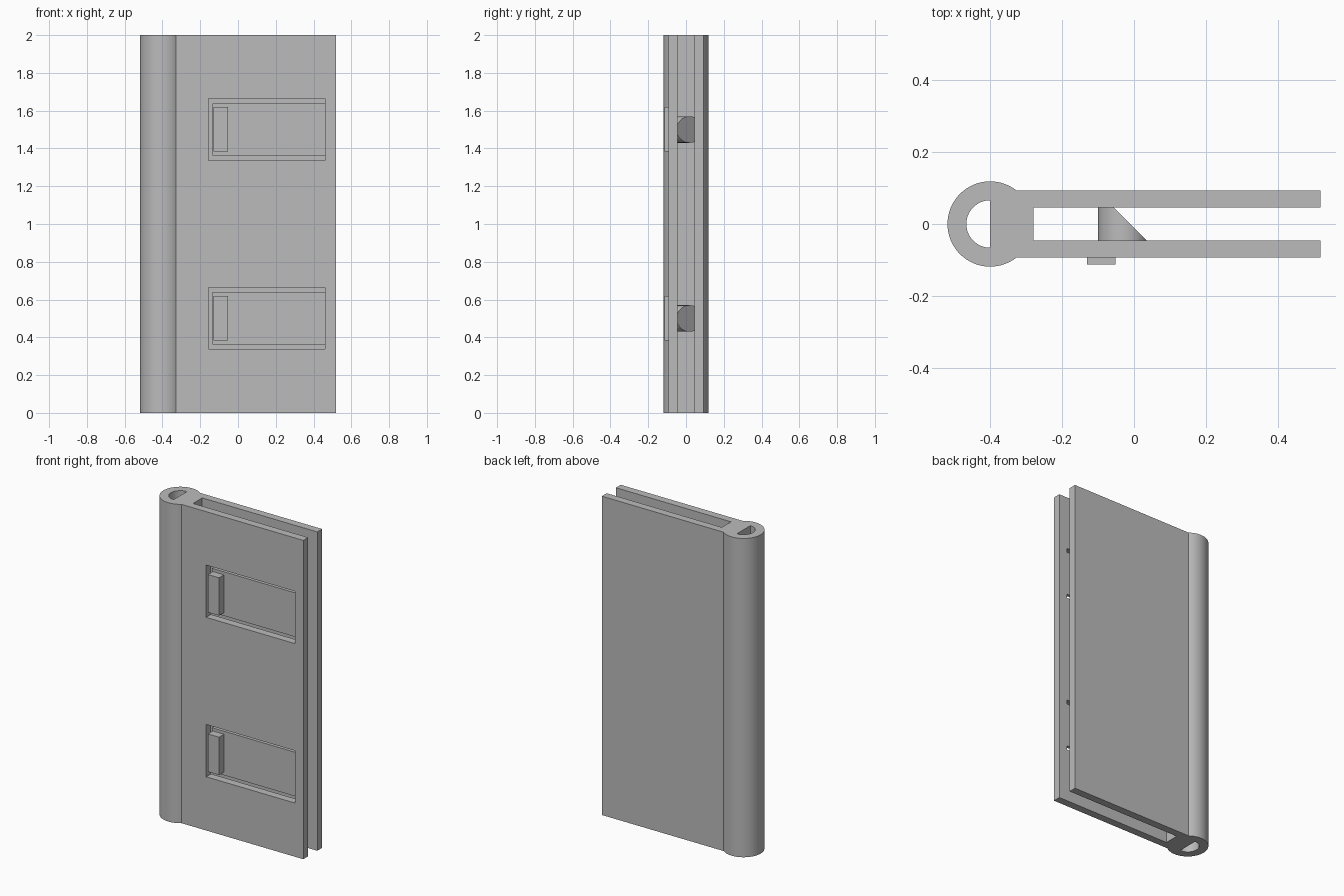
import bpy, bmesh, math
from mathutils import Matrix, Vector

if "Cube" in bpy.data.objects:
    bpy.data.objects.remove(bpy.data.objects["Cube"], do_unlink=True)

grey = bpy.data.materials.new("light grey")
grey.use_nodes = True
colour = (0.5, 0.5, 0.5, 1)
grey.diffuse_color = colour
grey.node_tree.nodes["Principled BSDF"].inputs["Base Color"].default_value = colour

HEIGHT = 2.0
AXIS_X, TUBE_R, BORE_R = -0.4, 0.1185, 0.066
OUTER, INNER = 0.0935, 0.0455      # plate faces, measured from the mid plane
END_X = 0.5185


def make_object(name, bm):
    bmesh.ops.recalc_face_normals(bm, faces=bm.faces[:])
    mesh = bpy.data.meshes.new(name)
    bm.to_mesh(mesh)
    bm.free()
    mesh.materials.append(grey)
    obj = bpy.data.objects.new(name, mesh)
    bpy.context.collection.objects.link(obj)
    return obj


def prism(name, outline, z0, z1):
    bm = bmesh.new()
    face = bm.faces.new([bm.verts.new((x, y, z0)) for x, y in outline])
    extruded = bmesh.ops.extrude_face_region(bm, geom=[face])["geom"]
    verts = [g for g in extruded if isinstance(g, bmesh.types.BMVert)]
    bmesh.ops.translate(bm, verts=verts, vec=(0, 0, z1 - z0))
    return make_object(name, bm)


def box(name, x0, x1, y0, y1, z0, z1):
    return prism(name, [(x0, y0), (x1, y0), (x1, y1), (x0, y1)], z0, z1)


def arc(radius, start, end, steps):
    angles = [start + (end - start) * i / steps for i in range(steps + 1)]
    return [(AXIS_X + radius * math.cos(a), radius * math.sin(a)) for a in angles]


def activate(obj):
    bpy.ops.object.select_all(action='DESELECT')
    obj.select_set(True)
    bpy.context.view_layer.objects.active = obj


def cut(obj, cutter):
    cutter.hide_render = True
    mod = obj.modifiers.new("cut", 'BOOLEAN')
    mod.operation, mod.solver, mod.object = 'DIFFERENCE', 'EXACT', cutter
    activate(obj)
    bpy.ops.object.modifier_apply(modifier=mod.name)
    bpy.data.objects.remove(cutter, do_unlink=True)


def smooth(obj):
    activate(obj)
    bpy.ops.object.shade_smooth_by_angle(angle=math.radians(30))


# Body: round spine with two parallel plates
join = math.asin(OUTER / TUBE_R)
outline = arc(TUBE_R, join, 2 * math.pi - join, 64)
outline += [(END_X, -OUTER), (END_X, -INNER), (-0.28, -INNER),
            (-0.28, INNER), (END_X, INNER), (END_X, OUTER)]
body = prism("body", outline, 0, HEIGHT)

# Half-round bore through the spine
bore = arc(BORE_R, math.pi / 2, math.pi * 1.5, 32)
cut(body, prism("bore_cutter", bore, -0.1, HEIGHT + 0.1))

# Two spring latches, each in a window of the front plate
for label, z in (("lower", 0.5), ("upper", 1.5)):
    cut(body, box("window_cutter", -0.155, 0.46, -0.2, 0, z - 0.163, z + 0.165))
    box(label + "_latch_tongue", -0.135, 0.46, -0.064, -INNER, z - 0.137, z + 0.139)
    box(label + "_latch_grip", -0.13, -0.052, -0.113, -0.064, z - 0.117, z + 0.12)

    # Round catch with a slanted end
    bm = bmesh.new()
    turn = Matrix.Translation((-0.03, 0, z)) @ Matrix.Rotation(math.pi / 2, 4, 'X')
    bmesh.ops.create_cone(bm, cap_ends=True, segments=48, radius1=0.07, radius2=0.07,
                          depth=2 * INNER, matrix=turn)
    bmesh.ops.bisect_plane(bm, geom=bm.verts[:] + bm.edges[:] + bm.faces[:],
                           plane_co=Vector((-0.01, 0, z)), plane_no=Vector((1, 1, 0)),
                           clear_outer=True)
    bmesh.ops.holes_fill(bm, edges=[e for e in bm.edges if e.is_boundary])
    smooth(make_object(label + "_latch_catch", bm))

smooth(body)
